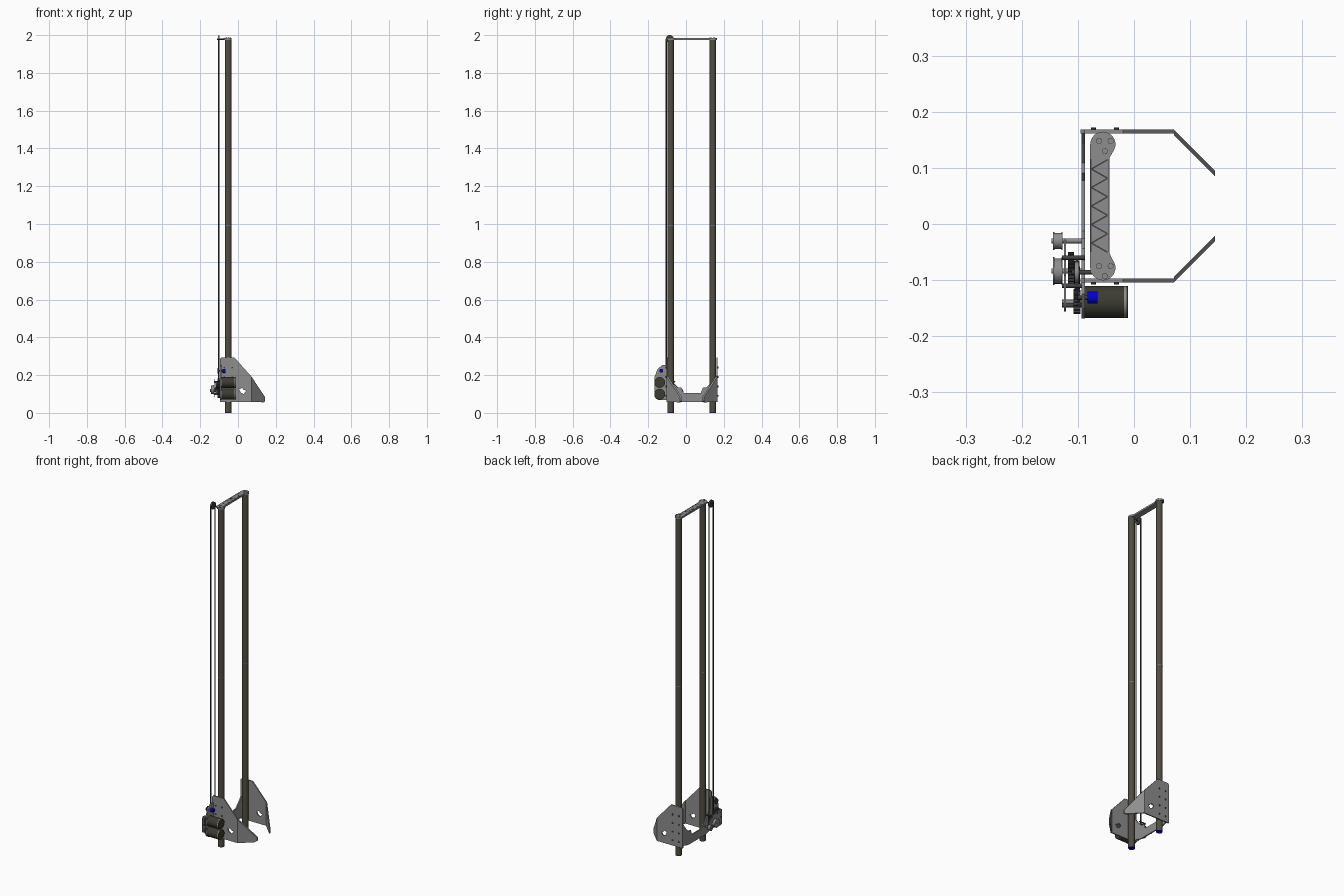
import bpy, bmesh, math
from mathutils import Matrix, Vector

if "Cube" in bpy.data.objects:
    bpy.data.objects.remove(bpy.data.objects["Cube"])


def material(name, r, g, b):
    m = bpy.data.materials.new(name)
    m.use_nodes = True
    m.diffuse_color = (r, g, b, 1)
    m.node_tree.nodes["Principled BSDF"].inputs["Base Color"].default_value = (r, g, b, 1)
    return m


OLIVE = material("dark olive tube", 0.08, 0.075, 0.054)
MOTOR = material("motor olive black", 0.045, 0.044, 0.032)
GREY = material("plate grey", 0.27, 0.27, 0.27)
DARK = material("dark steel", 0.055, 0.055, 0.055)
BLUE = material("blue", 0.0, 0.0, 0.7)

# Frames whose local z runs along the named axis, local x/y as (y,z), (x,z), (x,y)
FRAMES = {
    "x": Matrix(((0, 0, 1), (1, 0, 0), (0, 1, 0))),
    "y": Matrix(((1, 0, 0), (0, 0, 1), (0, 1, 0))),
    "z": Matrix.Identity(3),
}


def finish(name, bm, mat, smooth=False):
    bmesh.ops.recalc_face_normals(bm, faces=bm.faces[:])
    mesh = bpy.data.meshes.new(name)
    bm.to_mesh(mesh)
    bm.free()
    mesh.materials.append(mat)
    ob = bpy.data.objects.new(name, mesh)
    bpy.context.collection.objects.link(ob)
    if smooth:
        bpy.ops.object.select_all(action="DESELECT")
        ob.select_set(True)
        bpy.context.view_layer.objects.active = ob
        bpy.ops.object.shade_smooth_by_angle(angle=math.radians(35))
    return ob


def prism(name, pts, axis, lo, hi, mat, bend=None, smooth=False):
    """Flat outline extruded along an axis; bend(v) may move each vertex."""
    bm = bmesh.new()
    face = bm.faces.new([bm.verts.new(FRAMES[axis] @ Vector((a, b, lo))) for a, b in pts])
    out = bmesh.ops.extrude_face_region(bm, geom=[face])["geom"]
    step = FRAMES[axis] @ Vector((0, 0, hi - lo))
    bmesh.ops.translate(bm, vec=step, verts=[g for g in out if isinstance(g, bmesh.types.BMVert)])
    if bend:
        for v in bm.verts:
            v.co = bend(v.co)
    return finish(name, bm, mat, smooth)


def arc(cx, cy, r, start, end, n=14):
    angles = [math.radians(start + (end - start) * i / n) for i in range(n + 1)]
    return [(cx + r * math.cos(t), cy + r * math.sin(t)) for t in angles]


def rod(name, a, b, axis, lo, hi, r, mat, n=24):
    return prism(name, arc(a, b, r, 0, 360, n)[:-1], axis, lo, hi, mat, smooth=True)


def gear(name, y, z, lo, hi, r, teeth):
    pts = []
    for i in range(teeth * 4):
        t = 2 * math.pi * i / (teeth * 4)
        rad = r if i % 4 < 2 else r - 0.004
        pts.append((y + rad * math.cos(t), z + rad * math.sin(t)))
    return prism(name, pts, "x", lo, hi, DARK)


def cut(ob, cutter):
    mod = ob.modifiers.new("hole", "BOOLEAN")
    mod.operation, mod.solver, mod.object = "DIFFERENCE", "EXACT", cutter
    bpy.context.view_layer.objects.active = ob
    bpy.ops.object.modifier_apply(modifier=mod.name)
    bpy.data.objects.remove(cutter)


TX, FY, BY = -0.052, -0.081, 0.142   # tube positions

# Upright tubes with end caps, seams and side plates
for side, ty, outer, sign in (("front", FY, -0.104, 1), ("back", BY, 0.168, -1)):
    rod(side + "_tube", TX, ty, "z", 0.002, 1.978, 0.0177, OLIVE, 32)
    rod(side + "_foot_cap", TX, ty, "z", 0, 0.002, 0.0172, BLUE, 32)
    rod(side + "_tube_seam", TX, ty, "z", 0.989, 0.991, 0.0179, GREY, 32)
    inner = outer + sign * 0.007
    lo, hi = min(outer, inner), max(outer, inner)

    plate = prism(side + "_side_plate",
                  [(-0.095, 0.058), (0.071, 0.058), (0.071, 0.193), (-0.02, 0.294),
                   (-0.088, 0.294), (-0.095, 0.287)], "y", lo, hi, GREY)
    cut(plate, prism("hole_cutter",
                     [(0.006, 0.125), (0.014, 0.108), (0.03, 0.1), (0.044, 0.118),
                      (0.03, 0.122), (0.022, 0.132)], "y", lo - 0.01, hi + 0.01, GREY))

    # Wing angled inward at 45 degrees, full sheet thickness kept
    def fold(co, s=sign):
        return Vector((co.x, co.y + s * (co.x - 0.071), co.z))
    far = outer + sign * 0.0099
    prism(side + "_folded_wing", [(0.071, 0.058), (0.135, 0.056), (0.144, 0.062),
                                  (0.144, 0.082), (0.071, 0.193)], "y",
          min(outer, far), max(outer, far), GREY, bend=fold)

    # Bolts in two columns
    for bx in (-0.072, -0.031):
        for bz in (0.09, 0.14, 0.19, 0.24):
            head = outer - sign * 0.004
            rod(side + "_plate_bolt", bx, bz, "y", min(outer, head), max(outer, head),
                0.0045, DARK, 10)

# Lower cross plate, symmetric about its middle
MID = 0.0325
half = [(0, 0.057), (0.08, 0.057), (0.13, 0.07), (0.13, 0.2), (0.11, 0.17),
        (0.076, 0.135), (0.058, 0.135), (0.045, 0.105), (0, 0.105)]
outline = [(MID + a, b) for a, b in half] + [(MID - a, b) for a, b in reversed(half[1:-1])]
prism("lower_cross_plate", outline, "x", -0.094, -0.087, GREY)

# Top cross brace with rounded ends, edge lines, zigzag lines and bolts
ends = arc(-0.0555, BY, 0.0225, -40, 180) + arc(-0.0555, FY + 0.003, 0.0225, 180, 400)
ends.insert(0, (-0.044, BY - 0.025))
ends.append((-0.044, FY + 0.03))
prism("top_brace", ends, "z", 1.974, 1.984, GREY)
zig = [(-0.076 if i % 2 else -0.047, -0.052 + i * 0.0165) for i in range(11)]
for (x0, y0), (x1, y1) in zip(zig, zig[1:]):
    prism("brace_zigzag_line", [(x0, y0), (x0, y0 + 0.003), (x1, y1 + 0.003), (x1, y1)],
          "z", 1.984, 1.9845, DARK)
for x in (-0.0775, -0.0458):
    prism("brace_edge_line", [(x, -0.05), (x + 0.0015, -0.05), (x + 0.0015, 0.116), (x, 0.116)],
          "z", 1.984, 1.9845, DARK)
for y in (FY, BY):
    for k in range(3):
        a = math.radians(120 * k + 30)
        bx, by = TX + 0.012 * math.cos(a), y + 0.012 * math.sin(a)
        rod("brace_bolt_washer", bx, by, "z", 1.984, 1.985, 0.0055, DARK, 12)
        rod("brace_bolt", bx, by, "z", 1.985, 1.987, 0.0045, GREY, 10)

# Top pulley on its axle, with the two cord runs
PX, PY = -0.102, -0.086
rod("top_axle", PY, 1.979, "x", -0.111, -0.07, 0.004, DARK, 12)
rod("top_pulley", PY, 1.979, "x", PX - 0.003, PX + 0.003, 0.0185, GREY)
for dx in (-0.0045, 0.003):
    rod("top_pulley_flange", PY, 1.979, "x", PX + dx, PX + dx + 0.0015, 0.021, DARK)
for dy in (-0.019, 0.019):
    rod("cord", PX, PY + dy, "z", 0.13, 1.98, 0.0033, DARK, 8)

# Gearbox plates
inner_plate = arc(-0.139, 0.097, 0.029, 180, 270) + arc(-0.11, 0.082, 0.014, 270, 300, 3)
inner_plate += [(-0.09, 0.077), (-0.09, 0.253), (-0.125, 0.253), (-0.15, 0.233), (-0.168, 0.187)]
prism("gearbox_inner_plate", inner_plate, "x", -0.094, -0.087, GREY)
prism("gearbox_outer_plate", arc(-0.14, 0.099, 0.016, 150, 270) + arc(-0.04, 0.115, 0.014, 270, 400)
      + arc(-0.084, 0.155, 0.016, 60, 120) + arc(-0.14, 0.163, 0.016, 90, 180),
      "x", -0.125, -0.121, GREY)

# Drive motors and their pinions
for label, z in (("upper", 0.161), ("lower", 0.099)):
    rod(label + "_motor_body", -0.139, z, "x", -0.087, -0.018, 0.0288, MOTOR, 32)
    rod(label + "_motor_rim", -0.139, z, "x", -0.018, -0.0135, 0.0288, GREY, 32)
    rod(label + "_motor_end", -0.139, z, "x", -0.0135, -0.011, 0.0282, MOTOR, 32)
    rod(label + "_motor_shaft", -0.139, z, "x", -0.128, -0.087, 0.004, GREY, 12)
    gear(label + "_motor_pinion", -0.139, z, -0.108, -0.095, 0.021, 14)

# Sensor
rod("blue_sensor", -0.131, 0.223, "x", -0.083, -0.065, 0.0105, BLUE)
rod("sensor_shaft", -0.131, 0.223, "x", -0.108, -0.083, 0.004, DARK, 12)
gear("sensor_gear", -0.131, 0.223, -0.108, -0.1, 0.015, 12)

# Main gears, winch spool and idler pulley
gear("main_gear", -0.082, 0.131, -0.118, -0.107, 0.032, 28)
gear("second_gear", -0.098, 0.131, -0.106, -0.096, 0.022, 18)
for label, y, z, r in (("winch_spool", -0.084, 0.122, 0.025), ("idler_pulley", -0.03, 0.115, 0.016)):
    rod(label + "_axle", y, z, "x", -0.147, -0.087, 0.0045, GREY, 14)
    rod(label + "_core", y, z, "x", -0.142, -0.128, r * 0.9, GREY)
    for x in (-0.144, -0.129):
        rod(label + "_flange", y, z, "x", x, x + 0.002, r, GREY)

# Standoffs between the gearbox plates
for y, z in ((-0.145, 0.131), (-0.06, 0.165), (-0.06, 0.1), (-0.11, 0.165)):
    rod("gearbox_standoff", y, z, "x", -0.128, -0.087, 0.004, DARK, 12)
